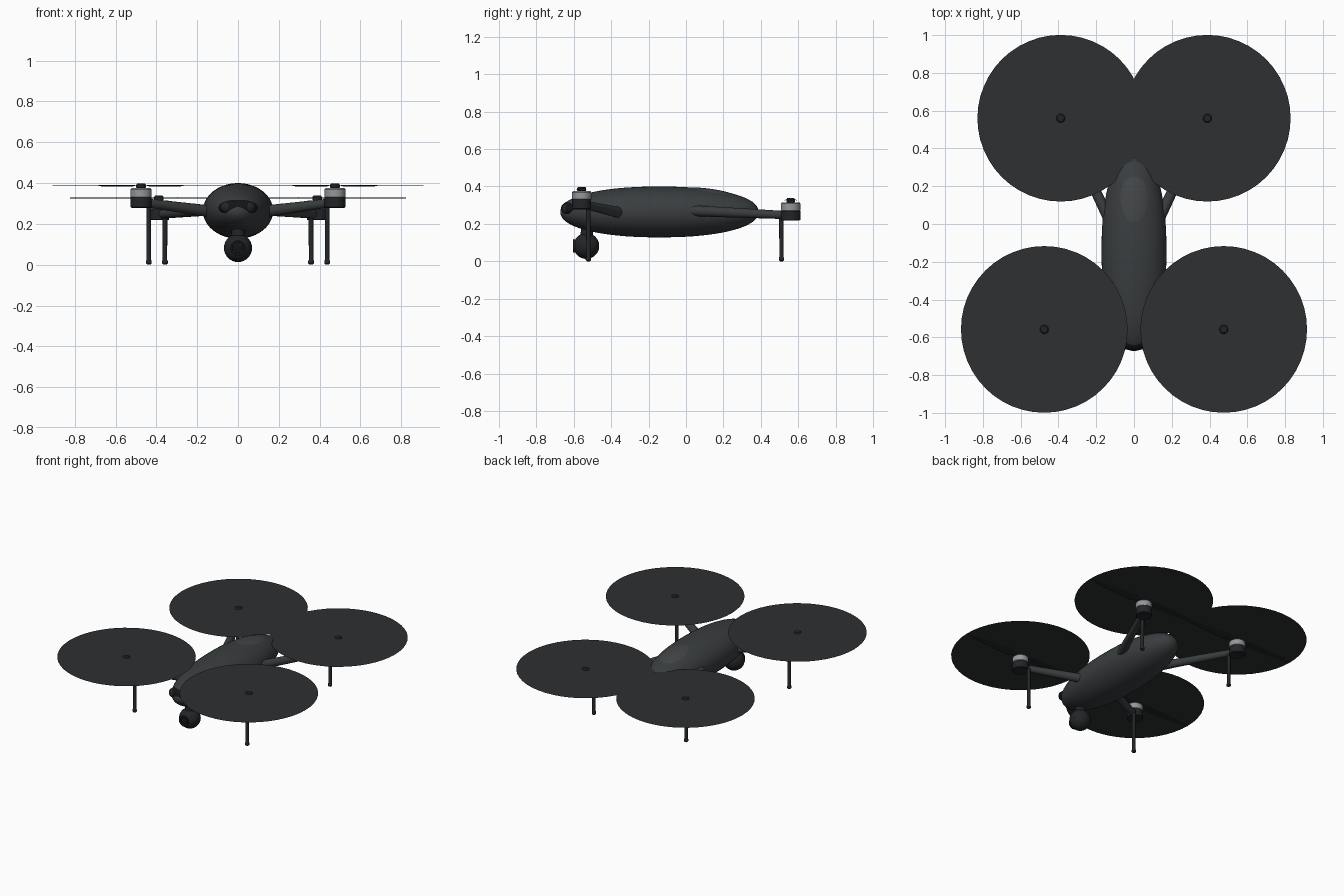
import bpy, bmesh, math
from mathutils import Vector, Matrix

if "Cube" in bpy.data.objects:
    bpy.data.objects.remove(bpy.data.objects["Cube"])


def material(name, v):
    m = bpy.data.materials.new(name)
    m.diffuse_color = (v[0], v[1], v[2], 1)
    m.use_nodes = True
    m.node_tree.nodes["Principled BSDF"].inputs["Base Color"].default_value = m.diffuse_color
    return m


SHELL = material("shell_grey", (0.042, 0.047, 0.050))
PANEL = material("panel_grey", (0.055, 0.060, 0.064))
DARK = material("dark_plastic", (0.016, 0.018, 0.020))
BLACK = material("lens_black", (0.006, 0.007, 0.009))
METAL = material("motor_metal", (0.30, 0.31, 0.32))
DISC = material("rotor_disc", (0.026, 0.029, 0.031))


def finish(name, bm, mat, angle=35):
    bmesh.ops.recalc_face_normals(bm, faces=bm.faces)
    me = bpy.data.meshes.new(name)
    bm.to_mesh(me)
    bm.free()
    me.materials.append(mat)
    ob = bpy.data.objects.new(name, me)
    bpy.context.collection.objects.link(ob)
    bpy.context.view_layer.objects.active = ob
    ob.select_set(True)
    bpy.ops.object.shade_smooth_by_angle(angle=math.radians(angle))
    ob.select_set(False)
    return ob


def lathe(name, profile, origin, mat, axis=(0, 0, 1), seg=32):
    """Spin (radius, height) points round an axis through origin."""
    bm = bmesh.new()
    rot = Vector(axis).to_track_quat('Z', 'Y').to_matrix().to_4x4()
    rings = []
    for r, h in profile:
        rings.append([bm.verts.new((r * math.cos(2 * math.pi * i / seg),
                                    r * math.sin(2 * math.pi * i / seg), h)) for i in range(seg)])
    for a, b in zip(rings, rings[1:]):
        for i in range(seg):
            j = (i + 1) % seg
            bm.faces.new((a[i], a[j], b[j], b[i]))
    bm.faces.new(rings[0])
    bm.faces.new(rings[-1])
    bm.transform(Matrix.Translation(origin) @ rot)
    return finish(name, bm, mat)


def ellipsoid(name, loc, radii, mat, tilt=0, seg=40):
    bm = bmesh.new()
    bmesh.ops.create_uvsphere(bm, u_segments=seg, v_segments=seg // 2, radius=1)
    bm.transform(Matrix.Translation(loc) @ Matrix.Rotation(tilt, 4, 'X')
                 @ Matrix.Diagonal((*radii, 1)))
    return finish(name, bm, mat, 60)


def rod(name, a, b, r1, r2, mat, seg=20):
    """Tapered rod from a to b with softly rounded ends."""
    a, b = Vector(a), Vector(b)
    d = (b - a).length
    prof = [(r1 * 0.6, -r1 * 0.4), (r1, 0), (r2, d), (r2 * 0.6, d + r2 * 0.4)]
    return lathe(name, prof, a, mat, b - a, seg)


# Fuselage: superelliptic length profile, oval section
N = 36
prof = []
for i in range(N + 1):
    t = -math.cos(math.pi * i / N) * 0.9995
    prof.append(((1 - abs(t) ** 2.2) ** (1 / 2.2), t * 0.53))
body = lathe("fuselage", prof, (0, 0, 0), SHELL, (0, 1, 0), 48)
for v in body.data.vertices:
    v.co = (v.co.x * 0.172, v.co.y - 0.142, v.co.z * 0.136 + 0.264)

# Slightly raised top panel
ellipsoid("top_panel", (0, 0.08, 0.29), (0.13, 0.30, 0.103), PANEL, -0.087)

# Nose visor and its sensors
ellipsoid("nose_visor", (0, -0.622, 0.28), (0.096, 0.047, 0.04), BLACK)
for s, side in ((-1, "left"), (1, "right")):
    ellipsoid(side + "_nose_sensor", (s * 0.055, -0.635, 0.28), (0.03, 0.03, 0.028), DARK, seg=20)

# Gimbal camera: ball with a flat lens face at the front
lathe("gimbal_mount", [(0.035, 0.12), (0.03, 0.20)], (0, -0.53, 0), DARK)
ball = [(0.069 * math.sin(a), -0.069 * math.cos(a))
        for a in (math.pi * (0.01 + 0.82 * k / 16) for k in range(17))]
ball += [(0.036, 0.07), (0.030, 0.07), (0.028, 0.062)]
lathe("camera_ball", ball, (0, -0.533, 0.082), DARK, (0, -1, 0))
lathe("camera_lens", [(0.026, 0.05), (0.024, 0.065), (0.012, 0.069)],
      (0, -0.533, 0.082), BLACK, (0, -1, 0), 24)


def blade(name, loc):
    """Two-bladed propeller along x, pitched and tapered to the tips."""
    bm = bmesh.new()
    stations = [(0.01, 0.012, 0.10), (0.09, 0.036, 0.10), (0.25, 0.028, 0.07), (0.435, 0.012, 0.03)]
    for s in (-1, 1):
        rings = []
        for x, c, p in stations:
            rings.append([bm.verts.new((s * x, s * y, s * y * s * p + dz)) for y, dz in
                          ((-c, 0), (0, 0.002), (c, 0), (0, -0.002))])
        for a, b in zip(rings, rings[1:]):
            for i in range(4):
                j = (i + 1) % 4
                bm.faces.new((a[i], a[j], b[j], b[i]))
        bm.faces.new(rings[0])
        bm.faces.new(rings[-1])
    bm.transform(Matrix.Translation(loc))
    finish(name, bm, DARK)


# Four rotor units: hub x, y, motor base z, arm root, leg x, y
units = {
    "front": (0.475, -0.558, 0.278, (0.11, -0.345, 0.258), (0.437, -0.522)),
    "rear": (0.388, 0.560, 0.218, (0.12, 0.00, 0.272), (0.358, 0.510)),
}
for end, (hx, hy, z0, root, leg) in units.items():
    for s, side in ((-1, "left"), (1, "right")):
        n = end + "_" + side + "_"
        hub = (s * hx, hy, z0)
        rod(n + "arm", (s * root[0], root[1], root[2]), (s * hx, hy, z0 + 0.028), 0.030, 0.021, SHELL)
        # Motor base, metal bell and propeller cap
        lathe(n + "motor_base", [(0.046, 0), (0.051, 0.004), (0.051, 0.052)], hub, DARK)
        lathe(n + "motor_bell", [(0.048, 0.05), (0.052, 0.054), (0.052, 0.09), (0.047, 0.097)], hub, METAL)
        lathe(n + "prop_cap", [(0.015, 0.095), (0.024, 0.1), (0.024, 0.113), (0.018, 0.12)], hub, DARK, seg=20)
        blade(n + "propeller", (s * hx, hy, z0 + 0.109))
        # Spinning rotor shown as a flat disc
        bm = bmesh.new()
        bmesh.ops.create_circle(bm, cap_ends=True, segments=48, radius=0.441)
        bm.transform(Matrix.Translation((s * hx, hy, z0 + 0.113)))
        finish(n + "rotor_disc", bm, DISC)
        # Landing leg with a thicker foot
        lathe(n + "leg", [(0.007, 0), (0.014, 0.006), (0.014, 0.018), (0.011, 0.024), (0.012, z0 + 0.03)],
              (s * leg[0], leg[1], 0), DARK, seg=16)
